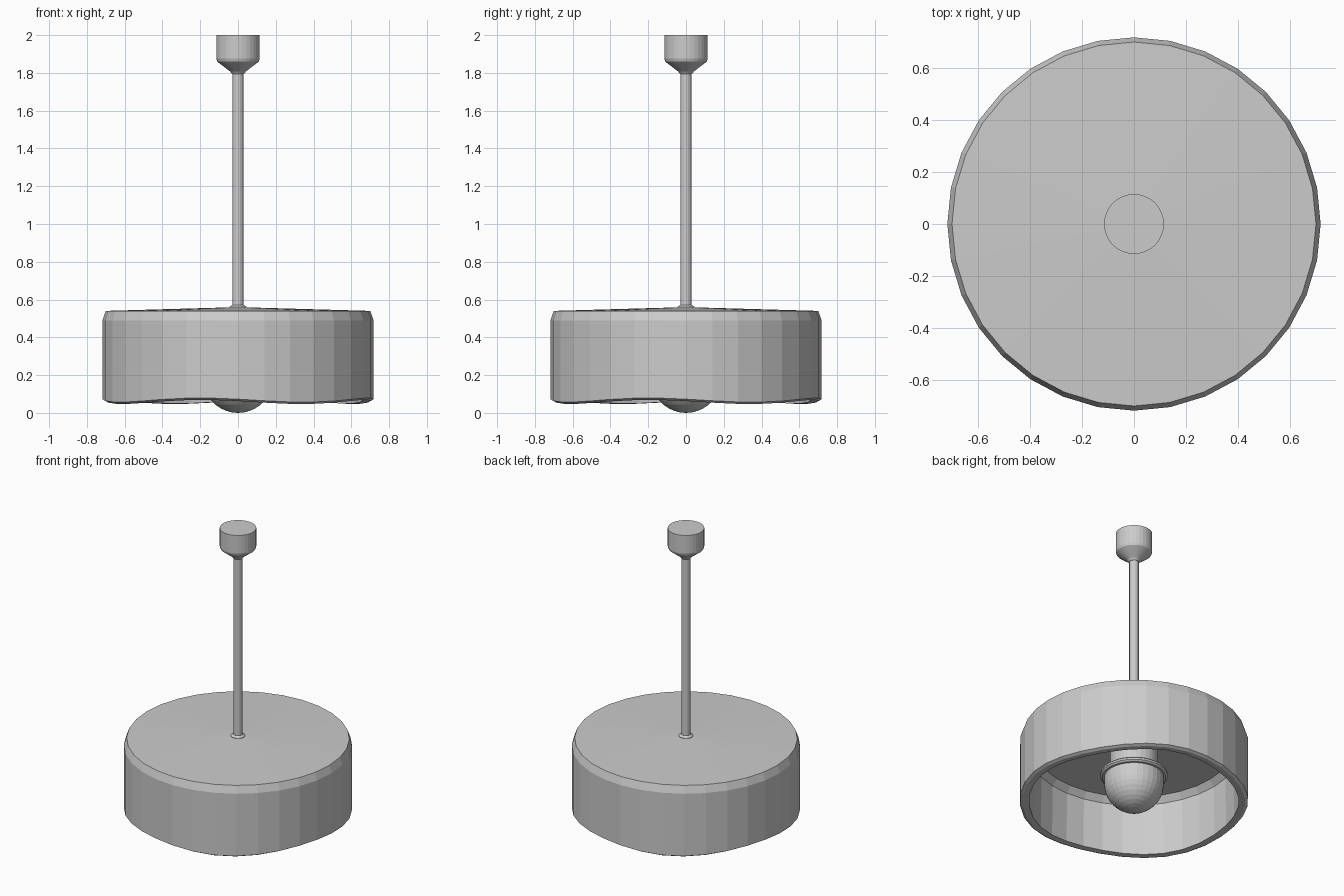
import bpy, bmesh
from math import sin, cos, pi, radians

if "Cube" in bpy.data.objects:
    bpy.data.objects.remove(bpy.data.objects["Cube"])


def lathe(name, profile, sides=32, closed=False, wave=None):
    """Revolve an (r, z) profile around z; r = 0 points become poles."""
    bm = bmesh.new()
    rings = []
    for r, z in profile:
        if r == 0:
            rings.append([bm.verts.new((0, 0, z))] * sides)
            continue
        ring = []
        for i in range(sides):
            a = 2 * pi * i / sides
            dz = wave(a) if wave and z < 0.1 else 0
            ring.append(bm.verts.new((r * cos(a), r * sin(a), z + dz)))
        rings.append(ring)
    pairs = list(zip(rings, rings[1:]))
    if closed:
        pairs.append((rings[-1], rings[0]))
    for lo, hi in pairs:
        for i in range(sides):
            j = (i + 1) % sides
            corners = list(dict.fromkeys((lo[i], lo[j], hi[j], hi[i])))
            bm.faces.new(corners)
    bmesh.ops.recalc_face_normals(bm, faces=bm.faces)
    mesh = bpy.data.meshes.new(name)
    bm.to_mesh(mesh)
    bm.free()
    obj = bpy.data.objects.new(name, mesh)
    bpy.context.collection.objects.link(obj)
    return obj


# Drum shade with a gently wavy lower rim and a hollow inside
def rim_wave(a):
    return 0.011 * cos(4 * (a + radians(16)))


lathe("shade", [(0, 0.56), (0.70, 0.54), (0.718, 0.49), (0.718, 0.068),
                (0.70, 0.058), (0.66, 0.06), (0.655, 0.41), (0.62, 0.45),
                (0, 0.465)], wave=rim_wave)

# Rod with a small flared foot
lathe("rod", [(0, 0.54), (0.045, 0.54), (0.045, 0.561), (0.03, 0.572),
              (0.03, 1.82), (0, 1.82)], sides=16)

# Ceiling canopy
lathe("canopy", [(0, 1.795), (0.032, 1.795), (0.042, 1.808), (0.095, 1.848),
                 (0.11, 1.86), (0.115, 1.875), (0.115, 2.0), (0, 2.0)])

# Lamp holder neck
lathe("lamp_holder", [(0, 0.47), (0.15, 0.47), (0.15, 0.30), (0.165, 0.27), (0, 0.27)])

# Collar ring around the bulb
lathe("collar", [(0.14, 0.275), (0.20, 0.27), (0.212, 0.258), (0.212, 0.245),
                 (0.20, 0.235), (0.14, 0.235)], closed=True)

# Rounded bulb
bulb = [(0, 0.0)]
bulb += [(0.187 * sin(k * pi / 18), 0.187 - 0.187 * cos(k * pi / 18)) for k in range(1, 10)]
bulb += [(0.187, 0.26), (0, 0.26)]
lathe("bulb", bulb)
